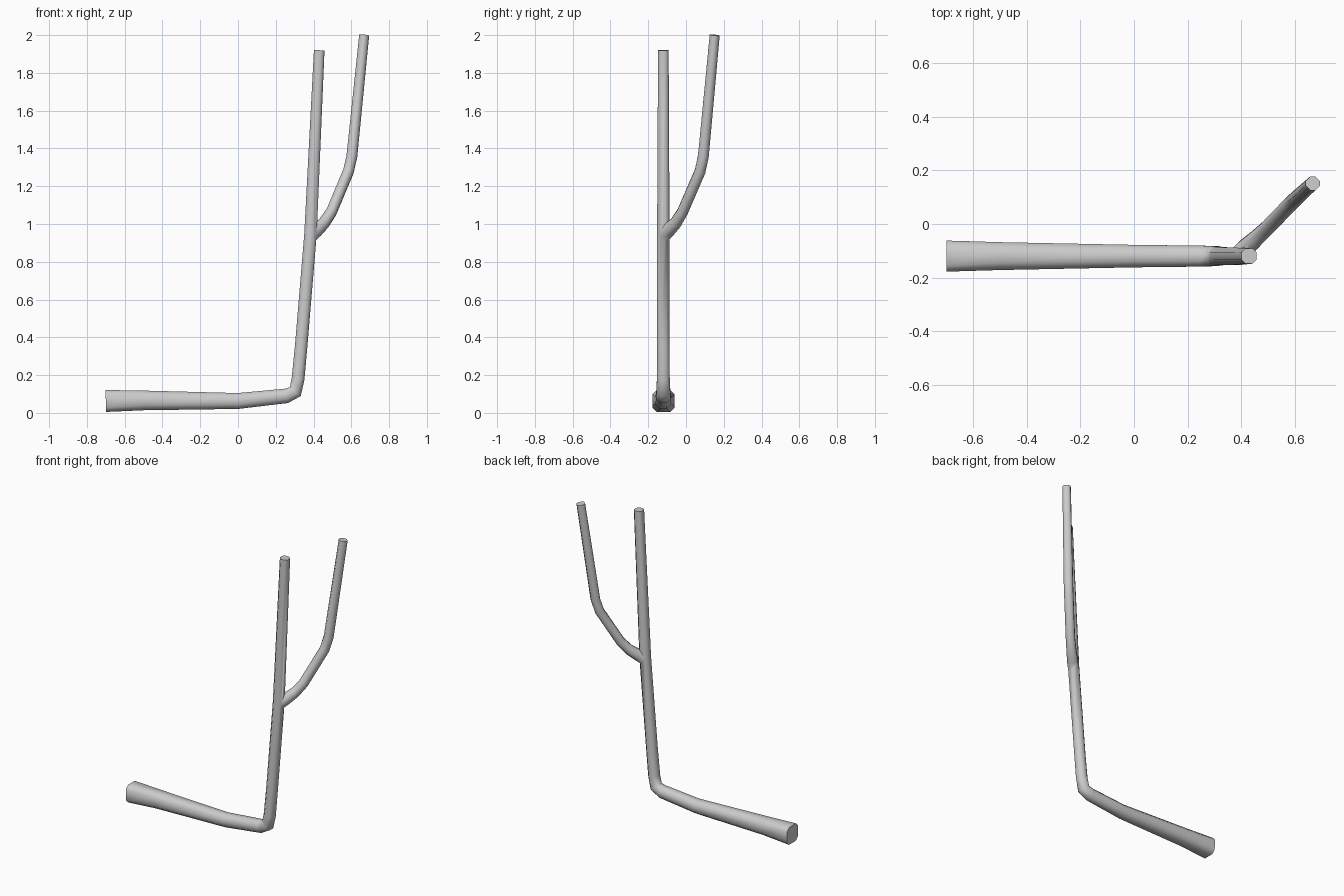
import bpy
import bmesh
from mathutils import Vector

cube = bpy.data.objects.get("Cube")
if cube:
    bpy.data.objects.remove(cube, do_unlink=True)

mat = bpy.data.materials.new("plain grey")
mat.use_nodes = True
GREY = (0.6, 0.6, 0.6, 1)
mat.diffuse_color = GREY
mat.node_tree.nodes["Principled BSDF"].inputs["Base Color"].default_value = GREY


def sweep(name, path, side):
    """Sweep an octagon along a planar path of (point, half size, corner share)."""
    side = Vector(side).normalized()
    pts = [Vector(p) for p, r, c in path]
    bm = bmesh.new()
    rings = []
    for i, (p, r, c) in enumerate(path):
        before = (pts[i] - pts[max(i - 1, 0)]).normalized()
        after = (pts[min(i + 1, len(pts) - 1)] - pts[i]).normalized()
        up = side.cross((before + after).normalized())
        outline = [(1, c), (c, 1), (-c, 1), (-1, c),
                   (-1, -c), (-c, -1), (c, -1), (1, -c)]
        rings.append([bm.verts.new(pts[i] + side * a * r + up * b * r)
                      for a, b in outline])
    for lower, upper in zip(rings, rings[1:]):
        for k in range(8):
            n = (k + 1) % 8
            bm.faces.new((lower[k], lower[n], upper[n], upper[k]))
    bm.faces.new(rings[0])
    bm.faces.new(rings[-1])
    bmesh.ops.recalc_face_normals(bm, faces=bm.faces)
    mesh = bpy.data.meshes.new(name)
    bm.to_mesh(mesh)
    bm.free()
    mesh.materials.append(mat)
    obj = bpy.data.objects.new(name, mesh)
    bpy.context.collection.objects.link(obj)
    return obj


# Trunk: thick lying base, rounded elbow, tall upright
Y = -0.12
trunk = sweep("trunk", [
    ((-0.70, Y, 0.063), 0.058, 0.62),
    ((-0.50, Y, 0.066), 0.052, 0.5),
    ((0.00, Y, 0.063), 0.042, 0.45),
    ((0.255, Y, 0.09), 0.039, 0.45),
    ((0.303, Y, 0.112), 0.037, 0.45),
    ((0.318, Y, 0.18), 0.034, 0.45),
    ((0.334, Y, 0.35), 0.033, 0.45),
    ((0.384, Y, 0.95), 0.033, 0.45),
    ((0.430, Y, 1.92), 0.028, 0.5),
], (0, 1, 0))

# Branch: leaves the trunk diagonally and bends upright
branch = sweep("branch", [
    ((0.385, -0.12, 0.935), 0.032, 0.45),
    ((0.415, -0.092, 0.967), 0.034, 0.45),
    ((0.455, -0.055, 1.005), 0.030, 0.45),
    ((0.495, -0.018, 1.065), 0.028, 0.45),
    ((0.585, 0.075, 1.28), 0.028, 0.45),
    ((0.603, 0.092, 1.36), 0.028, 0.45),
    ((0.668, 0.152, 2.0), 0.025, 0.5),
], (1, -1, 0))

# Join both into one skin
bpy.ops.object.select_all(action="DESELECT")
bpy.context.view_layer.objects.active = trunk
trunk.select_set(True)
union = trunk.modifiers.new("union", "BOOLEAN")
union.operation = "UNION"
union.solver = "EXACT"
union.object = branch
bpy.ops.object.modifier_apply(modifier=union.name)
bpy.data.objects.remove(branch, do_unlink=True)
trunk.name = "forked_stem"
bpy.ops.object.shade_smooth_by_angle(angle=1.05)
